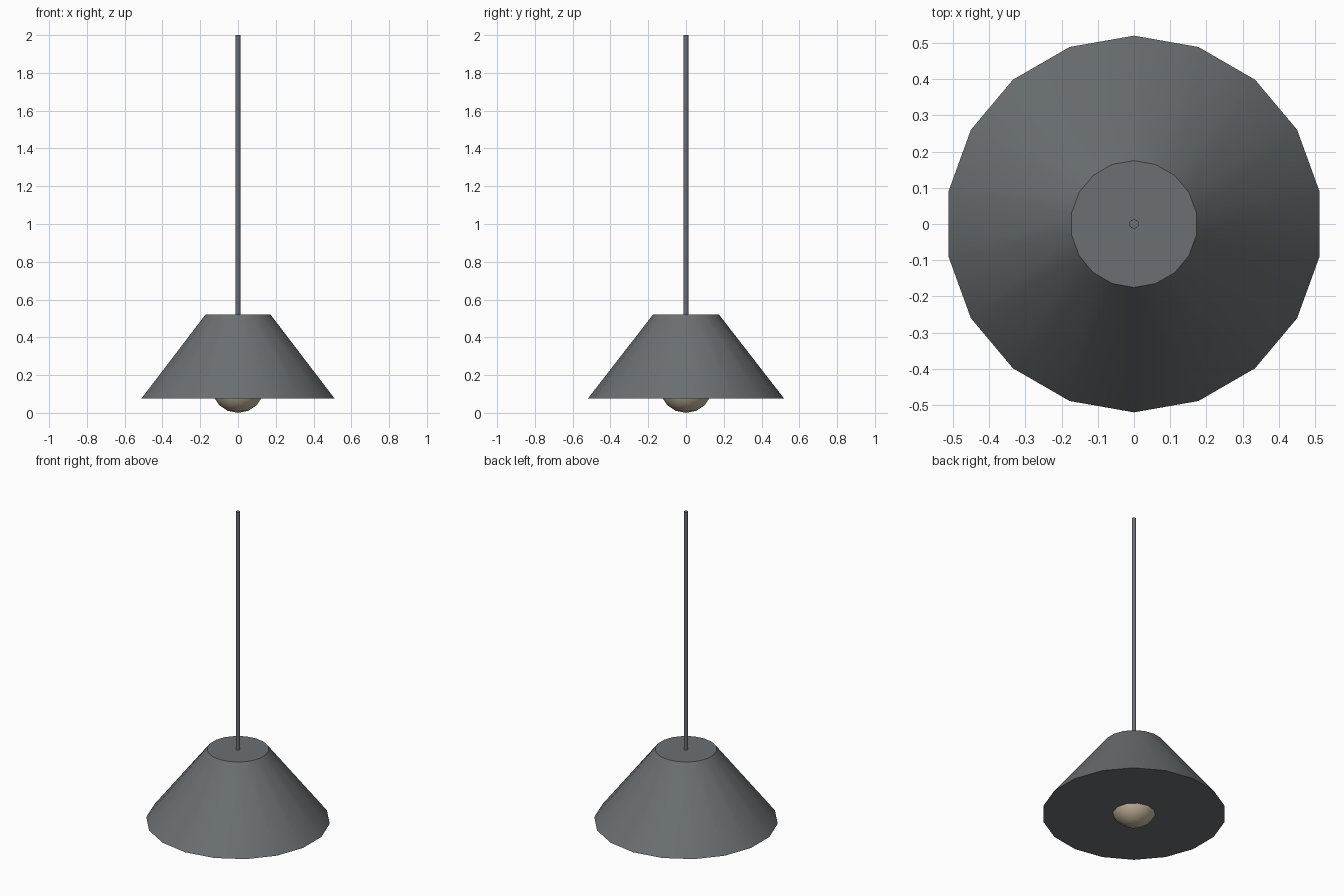
import bpy
from math import radians

cube = bpy.data.objects.get("Cube")
if cube:
    bpy.data.objects.remove(cube, do_unlink=True)


def material(name, rgb):
    mat = bpy.data.materials.new(name)
    mat.use_nodes = True
    colour = (*rgb, 1)
    mat.diffuse_color = colour
    mat.node_tree.nodes["Principled BSDF"].inputs["Base Color"].default_value = colour
    return mat


def finish(name, mat):
    obj = bpy.context.object
    obj.name = name
    obj.data.materials.append(mat)
    bpy.ops.object.shade_smooth_by_angle(angle=radians(46))
    return obj


grey = material("slate grey", (0.145, 0.16, 0.168))
cream = material("warm cream", (0.55, 0.46, 0.33))

# Capped conical shade
bpy.ops.mesh.primitive_cone_add(vertices=18, radius1=0.52, radius2=0.175,
                                depth=0.445, location=(0, 0, 0.2975))
finish("lamp_shade", grey)

# Hanging rod, sunk slightly into the shade
bpy.ops.mesh.primitive_cylinder_add(vertices=10, radius=0.013, depth=1.5,
                                    location=(0, 0, 1.25))
finish("hanging_rod", grey)

# Bulb showing below the shade
bpy.ops.mesh.primitive_uv_sphere_add(segments=12, ring_count=8, radius=0.14,
                                     location=(0, 0, 0.14))
finish("bulb", cream)
